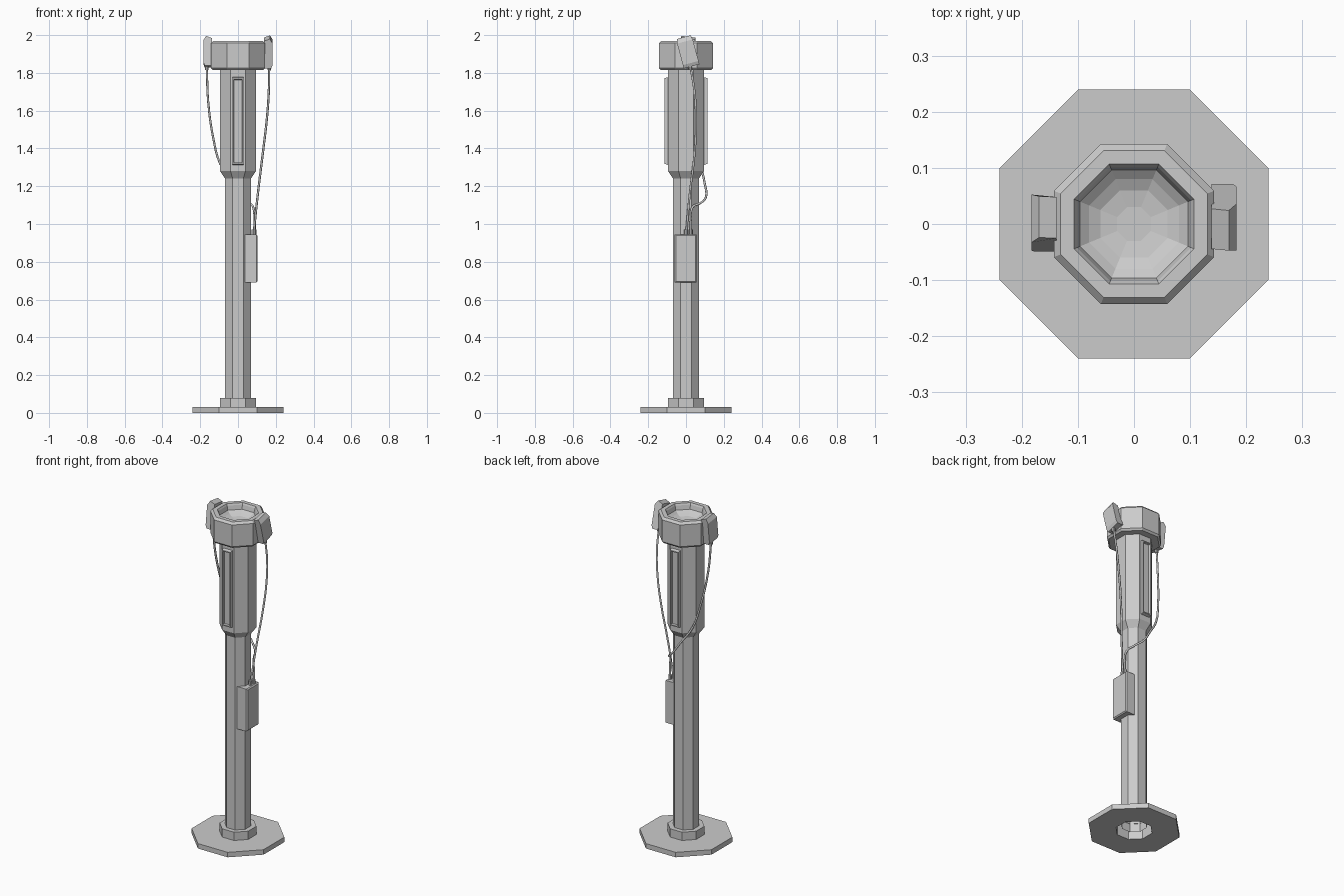
import bpy, bmesh, math
from mathutils import Matrix, Vector

if "Cube" in bpy.data.objects:
    bpy.data.objects.remove(bpy.data.objects["Cube"])


def finish(name, bm, recalc=True):
    if recalc:
        bmesh.ops.recalc_face_normals(bm, faces=bm.faces)
    me = bpy.data.meshes.new(name)
    bm.to_mesh(me)
    bm.free()
    ob = bpy.data.objects.new(name, me)
    bpy.context.collection.objects.link(ob)
    return ob


def octagon_lathe(name, profile, cap_end=False):
    """Sweep (flat distance, z) pairs round eight sides, flats on the axes."""
    bm = bmesh.new()
    rings = []
    for r, z in profile:
        c = r / math.cos(math.pi / 8)
        rings.append([bm.verts.new((c * math.cos((i + .5) * math.pi / 4),
                                    c * math.sin((i + .5) * math.pi / 4), z))
                      for i in range(8)])
    for a, b in zip(rings, rings[1:]):
        for i in range(8):
            j = (i + 1) % 8
            bm.faces.new((a[i], a[j], b[j], b[i]))
    if cap_end:
        bm.faces.new(rings[-1])
    return finish(name, bm)


def box(bm, lo, hi):
    size = [h - l for l, h in zip(lo, hi)]
    mid = [(h + l) / 2 for l, h in zip(lo, hi)]
    m = Matrix.Translation(mid) @ Matrix.Diagonal((*size, 1))
    return bmesh.ops.create_cube(bm, size=1, matrix=m)["verts"]


def cable(name, points):
    cu = bpy.data.curves.new(name, "CURVE")
    cu.dimensions = "3D"
    cu.bevel_depth = .006
    cu.bevel_resolution = 1
    cu.resolution_u = 4
    cu.use_fill_caps = True
    sp = cu.splines.new("BEZIER")
    sp.bezier_points.add(len(points) - 1)
    for p, co in zip(sp.bezier_points, points):
        p.co = co
        p.handle_left_type = p.handle_right_type = "AUTO"
    ob = bpy.data.objects.new(name, cu)
    bpy.context.collection.objects.link(ob)


def plug(name, x, y, z0, z1):
    bm = bmesh.new()
    bmesh.ops.create_cone(bm, cap_ends=True, segments=8, radius1=.01, radius2=.01,
                          depth=z1 - z0, matrix=Matrix.Translation((x, y, (z0 + z1) / 2)))
    finish(name, bm)


# Base plate with open underside and collar
octagon_lathe("base", [(.095, .03), (.095, 0), (.24, 0), (.24, .03), (.095, .03),
                       (.095, .08), (.066, .08)])
# Pole flaring into the wider barrel
octagon_lathe("pole", [(.068, .03), (.068, 1.24), (.095, 1.28), (.095, 1.83)])
# Head ring with chamfered rims and a sunken bowl
octagon_lathe("head", [(.09, 1.815), (.134, 1.815), (.143, 1.826), (.143, 1.957),
                       (.131, 1.97), (.107, 1.97), (.102, 1.96), (.096, 1.935),
                       (.08, 1.922), (.06, 1.912), (.03, 1.907)], cap_end=True)

# Long recessed slots on front and back of the barrel
for name, side in (("front_slot", -1), ("back_slot", 1)):
    bm = bmesh.new()
    verts = box(bm, (-.029, .085, 1.31), (.029, .113, 1.78))
    for v in verts:
        if v.co.y > .1:
            v.co.z += .008 if v.co.z < 1.5 else -.008
    bm.normal_update()
    outer = [f for f in bm.faces if f.normal.y > .9]
    bmesh.ops.inset_region(bm, faces=outer, thickness=.009)
    bmesh.ops.inset_region(bm, faces=outer, thickness=.003, depth=-.012)
    if side < 0:
        bmesh.ops.rotate(bm, verts=bm.verts, matrix=Matrix.Rotation(math.pi, 3, "Z"))
    finish(name, bm)

# Tilted sensor pods on both sides of the head: (x, z) profile extruded along y
pod = [(.138, 1.832), (.176, 1.832), (.183, 1.85), (.183, 1.968), (.169, 1.992), (.138, 1.98)]
for name, side, y, half, tilt in (("right_pod", 1, .009, .043, 15), ("left_pod", -1, .003, .043, -7)):
    bm = bmesh.new()
    ends = []
    for s in (-1, 1):
        ends.append([bm.verts.new((side * px, y + s * (half - (.006 if pz > 1.97 else 0)), pz))
                     for px, pz in pod])
    a, b = ends
    for i in range(len(pod)):
        j = (i + 1) % len(pod)
        bm.faces.new((a[i], a[j], b[j], b[i]))
    bm.faces.new(a)
    bm.faces.new(b)
    bmesh.ops.rotate(bm, verts=bm.verts, cent=Vector((0, y, 1.912)),
                     matrix=Matrix.Rotation(math.radians(tilt), 3, "X"))
    finish(name, bm)

# Junction box on the pole with a chamfered outer face
bm = bmesh.new()
box(bm, (.03, -.06, .69), (.103, .055, .945))
edges = [e for e in bm.edges if all(v.co.x > .1 for v in e.verts)]
bmesh.ops.bevel(bm, geom=edges, offset=.006, segments=1, affect="EDGES")
finish("junction_box", bm)

# Cables and their plugs
cable("right_cable", [(.165, .022, 1.84), (.163, .045, 1.7), (.152, .053, 1.55),
                      (.132, .046, 1.38), (.105, .02, 1.16), (.082, 0, .94)])
cable("left_cable", [(-.165, -.005, 1.84), (-.158, .015, 1.65), (-.13, .05, 1.45),
                     (-.095, .075, 1.32), (-.03, .098, 1.22), (.025, .105, 1.14),
                     (.062, .075, 1.11), (.08, .035, 1.09), (.088, .026, 1.03), (.088, .026, .94)])
plug("right_pod_plug", .165, .022, 1.815, 1.845)
plug("left_pod_plug", -.165, -.005, 1.815, 1.845)
plug("box_plug_a", .082, 0, .94, .97)
plug("box_plug_b", .088, .026, .94, .97)
